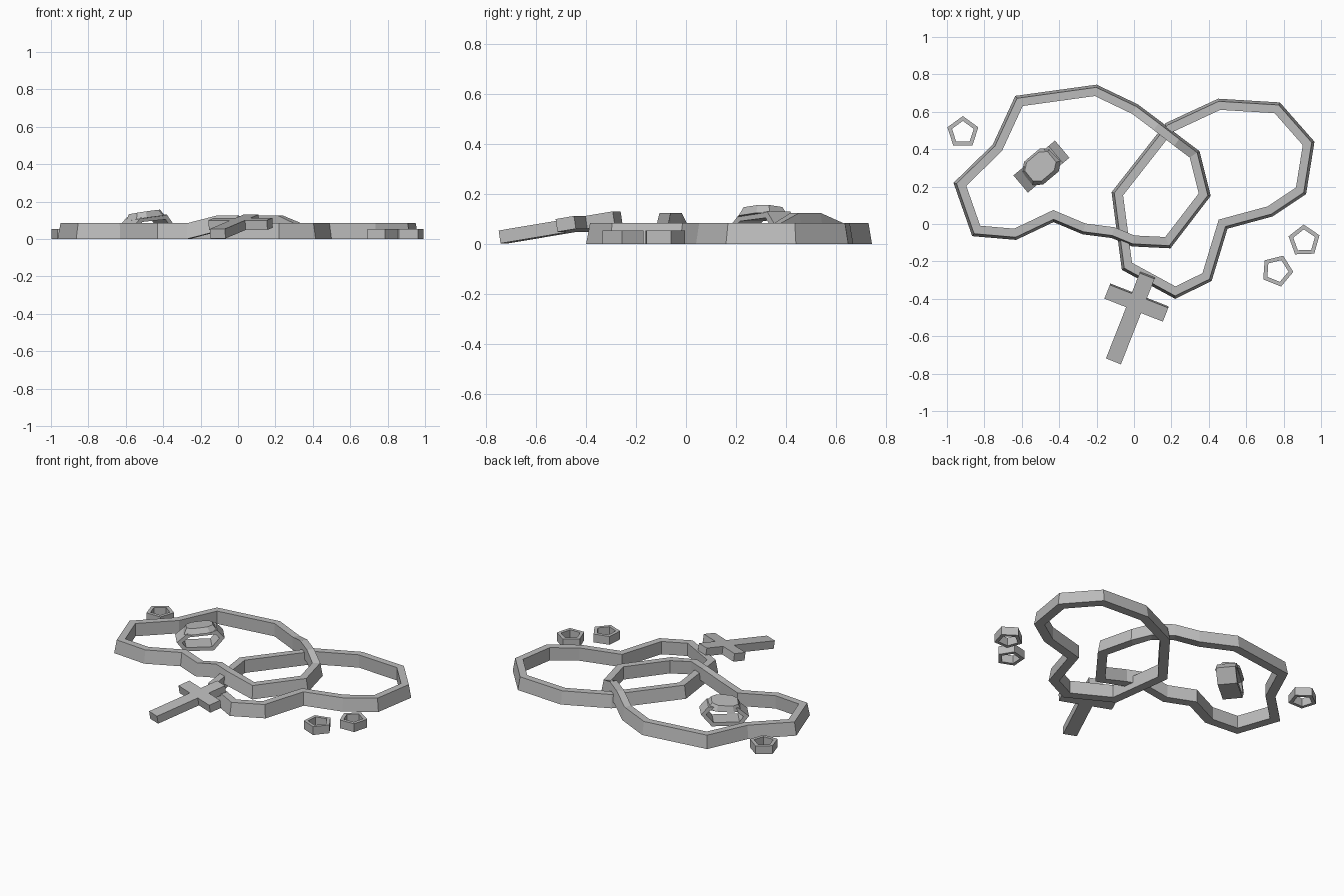
import bpy, bmesh, math
from mathutils import Matrix, Vector

if "Cube" in bpy.data.objects:
    bpy.data.objects.remove(bpy.data.objects["Cube"])

metal = bpy.data.materials.new("grey metal")
metal.use_nodes = True
metal.diffuse_color = (0.5, 0.5, 0.5, 1)
metal.node_tree.nodes["Principled BSDF"].inputs["Base Color"].default_value = (0.5, 0.5, 0.5, 1)


def finish(name, bm, matrix=Matrix()):
    bmesh.ops.recalc_face_normals(bm, faces=bm.faces)
    mesh = bpy.data.meshes.new(name)
    bm.to_mesh(mesh)
    bm.free()
    mesh.materials.append(metal)
    obj = bpy.data.objects.new(name, mesh)
    obj.matrix_world = matrix
    bpy.context.collection.objects.link(obj)


def inset(points, width):
    """Mitred inward offset of a counter-clockwise outline."""
    result = []
    for i, p in enumerate(points):
        a = (p - points[i - 1]).normalized()
        b = (points[(i + 1) % len(points)] - p).normalized()
        n = Vector((-a.y - b.y, a.x + b.x)).normalized()
        result.append(p + n * width / max(0.5, n.dot(Vector((-a.y, a.x)))))
    return result


def closed_band(name, outline, width, height, lean=0.0, matrix=Matrix()):
    """Four-sided strip following a closed outline; a third value lifts a corner."""
    outer = [Vector(p[:2]) for p in outline]
    lift = [p[2] if len(p) > 2 else 0 for p in outline]
    inner = inset(outer, width + lean)
    rails = ((outer, 0), (inset(outer, lean), height), (inner, height), (inner, 0))
    bm = bmesh.new()
    rings = [[bm.verts.new((p.x, p.y, z + h)) for p, h in zip(rail, lift)] for rail, z in rails]
    count = len(outer)
    for k in range(4):
        a, b = rings[k], rings[(k + 1) % 4]
        for i in range(count):
            j = (i + 1) % count
            bm.faces.new((a[i], a[j], b[j], b[i]))
    finish(name, bm, matrix)


def slab(name, outline, height, matrix, top_scale=1.0):
    bm = bmesh.new()
    low = [bm.verts.new((x, y, 0)) for x, y in outline]
    high = [bm.verts.new((x * top_scale, y * top_scale, height)) for x, y in outline]
    bm.faces.new(low)
    bm.faces.new(high)
    for i in range(len(low)):
        j = (i + 1) % len(low)
        bm.faces.new((low[i], low[j], high[j], high[i]))
    finish(name, bm, matrix)


# Two overlapping chains; the left one climbs over the right one
left_chain = [(-.965, .22), (-.865, -.065), (-.63, -.085), (-.43, .01), (-.275, -.055),
              (-.12, -.075, .04), (-.01, -.12, .04), (.195, -.13), (.41, .15), (.35, .39),
              (.25, .465, .04), (.14, .55, .04), (.02, .64), (-.2, .745), (-.635, .685),
              (-.755, .425)]
closed_band("left_chain", left_chain, .045, .085, .014)
right_chain = [(-.12, .17), (-.065, -.245), (.22, -.4), (.415, -.305), (.5, -.025),
               (.74, .04), (.92, .16), (.965, .44), (.78, .65), (.45, .67), (.17, .54)]
closed_band("right_chain", right_chain, .045, .085, .014)

# Small five-sided rings
for name, x, y, turn in (("back_ring", -.915, .49, 90), ("side_ring", .91, -.09, 92),
                         ("front_ring", .765, -.25, -4)):
    corners = [(x + .087 * math.cos(math.radians(turn + 72 * i)),
                y + .087 * math.sin(math.radians(turn + 72 * i))) for i in range(5)]
    closed_band(name, corners, .021, .055)

# Signet ring standing on its band, with an eight-sided plate
place = Matrix.Translation((-.495, .307, 0)) @ Matrix.Rotation(math.radians(40), 4, "Z")
upright = place @ Matrix.Translation((0, .06, 0)) @ Matrix.Rotation(math.pi / 2, 4, "X")
closed_band("signet_band", [(-.1, 0), (.08, 0), (.145, .08), (.1, .13), (-.08, .115), (-.145, .06)],
            .024, .12, 0, upright)
octagon = [(.1 * sx, .045 * sy) if flat else (.055 * sx, .08 * sy)
           for sx, sy, flat in ((1, -1, 1), (1, 1, 1), (1, 1, 0), (-1, 1, 0),
                                (-1, 1, 1), (-1, -1, 1), (-1, -1, 0), (1, -1, 0))]
tilt = Matrix.Rotation(-.1, 4, "Y") @ Matrix.Rotation(-.12, 4, "X")
slab("signet_plate", octagon, .035, place @ Matrix.Translation((0, 0, .11)) @ tilt, .8)

# Cross pendant leaning on the chain
half, arm, low, high, head = .043, .168, .298, .378, .497
right_side = [(half, 0), (half, low), (arm, low), (arm, high), (half, high), (half, head)]
cross = right_side + [(-x, y) for x, y in reversed(right_side)]
slab("cross_pendant", cross, .052, Matrix.Translation((-.107, -.727, .003))
     @ Matrix.Rotation(math.radians(-21.5), 4, "Z") @ Matrix.Rotation(.155, 4, "X"))
